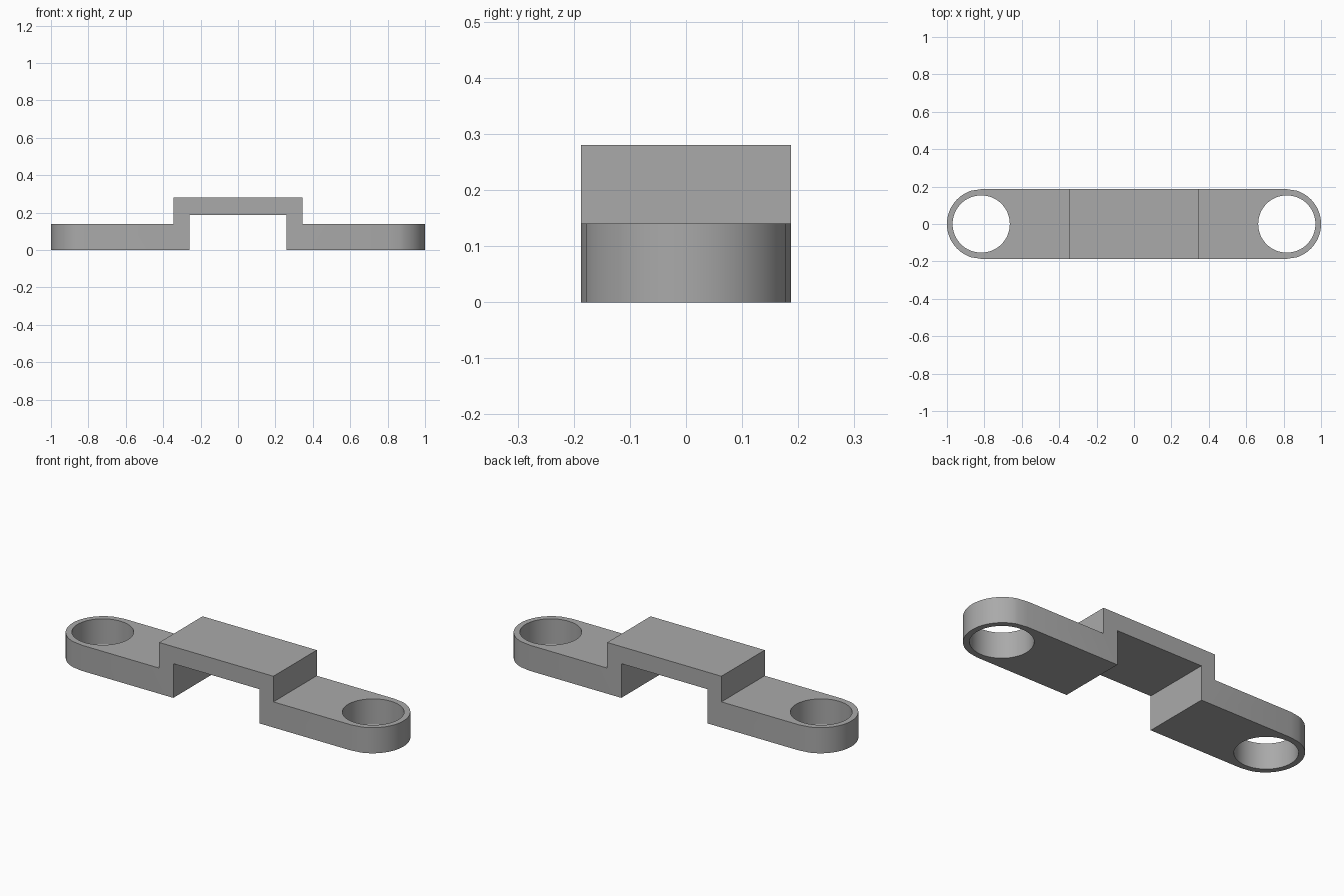
import bpy
import bmesh
from math import sin, cos, radians, pi
from mathutils import Vector

if "Cube" in bpy.data.objects:
    bpy.data.objects.remove(bpy.data.objects["Cube"], do_unlink=True)

HALF_WIDTH = 0.187
END_X = 1 - HALF_WIDTH
HOLE_X, HOLE_RADIUS = 0.817, 0.153

grey = bpy.data.materials.new("plain grey")
grey.use_nodes = True
colour = (0.4, 0.4, 0.4, 1)
grey.diffuse_color = colour
grey.node_tree.nodes["Principled BSDF"].inputs["Base Color"].default_value = colour


def prism(name, points, sweep):
    """Solid made by sweeping a flat outline along a vector."""
    bm = bmesh.new()
    face = bm.faces.new([bm.verts.new(p) for p in points])
    result = bmesh.ops.extrude_face_region(bm, geom=[face])
    moved = [v for v in result["geom"] if isinstance(v, bmesh.types.BMVert)]
    bmesh.ops.translate(bm, verts=moved, vec=Vector(sweep))
    bmesh.ops.recalc_face_normals(bm, faces=bm.faces)
    mesh = bpy.data.meshes.new(name)
    bm.to_mesh(mesh)
    bm.free()
    mesh.materials.append(grey)
    obj = bpy.data.objects.new(name, mesh)
    bpy.context.collection.objects.link(obj)
    return obj


def cut(target, cutter, operation):
    cutter.hide_render = True
    modifier = target.modifiers.new(cutter.name, "BOOLEAN")
    modifier.operation = operation
    modifier.solver = "EXACT"
    modifier.object = cutter
    bpy.context.view_layer.objects.active = target
    bpy.ops.object.modifier_apply(modifier=modifier.name)
    bpy.data.objects.remove(cutter, do_unlink=True)


# Stepped strap: half of the side profile, mirrored in x
half = [(0.26, 0.187), (0.26, 0), (1.1, 0), (1.1, 0.14), (0.345, 0.14), (0.345, 0.28)]
profile = half + [(-x, z) for x, z in reversed(half)]
strap = prism("stepped_strap", [(x, -HALF_WIDTH, z) for x, z in profile],
              (0, 2 * HALF_WIDTH, 0))

# Rounded ends; the sides stay slightly wider than the cutter's straight edges
angles = [-90] + list(range(-72, 73, 4)) + [90]
end = [(END_X + HALF_WIDTH * cos(radians(a)), HALF_WIDTH * sin(radians(a)))
       for a in angles]
end = [(0.7, -0.3), (END_X, -0.3)] + end + [(END_X, 0.3), (0.7, 0.3)]
outline = end + [(-x, -y) for x, y in end]
cut(strap, prism("end_rounding", [(x, y, -0.1) for x, y in outline], (0, 0, 0.6)),
    "INTERSECT")

# Large round hole through each end
for side in (-1, 1):
    ring = [(side * HOLE_X + HOLE_RADIUS * cos(2 * pi * i / 64),
             HOLE_RADIUS * sin(2 * pi * i / 64), -0.1) for i in range(64)]
    cut(strap, prism("hole_cutter", ring, (0, 0, 0.6)), "DIFFERENCE")

# Smooth curved walls with sharp edges
strap.select_set(True)
bpy.context.view_layer.objects.active = strap
bpy.ops.object.shade_smooth_by_angle(angle=radians(12))
